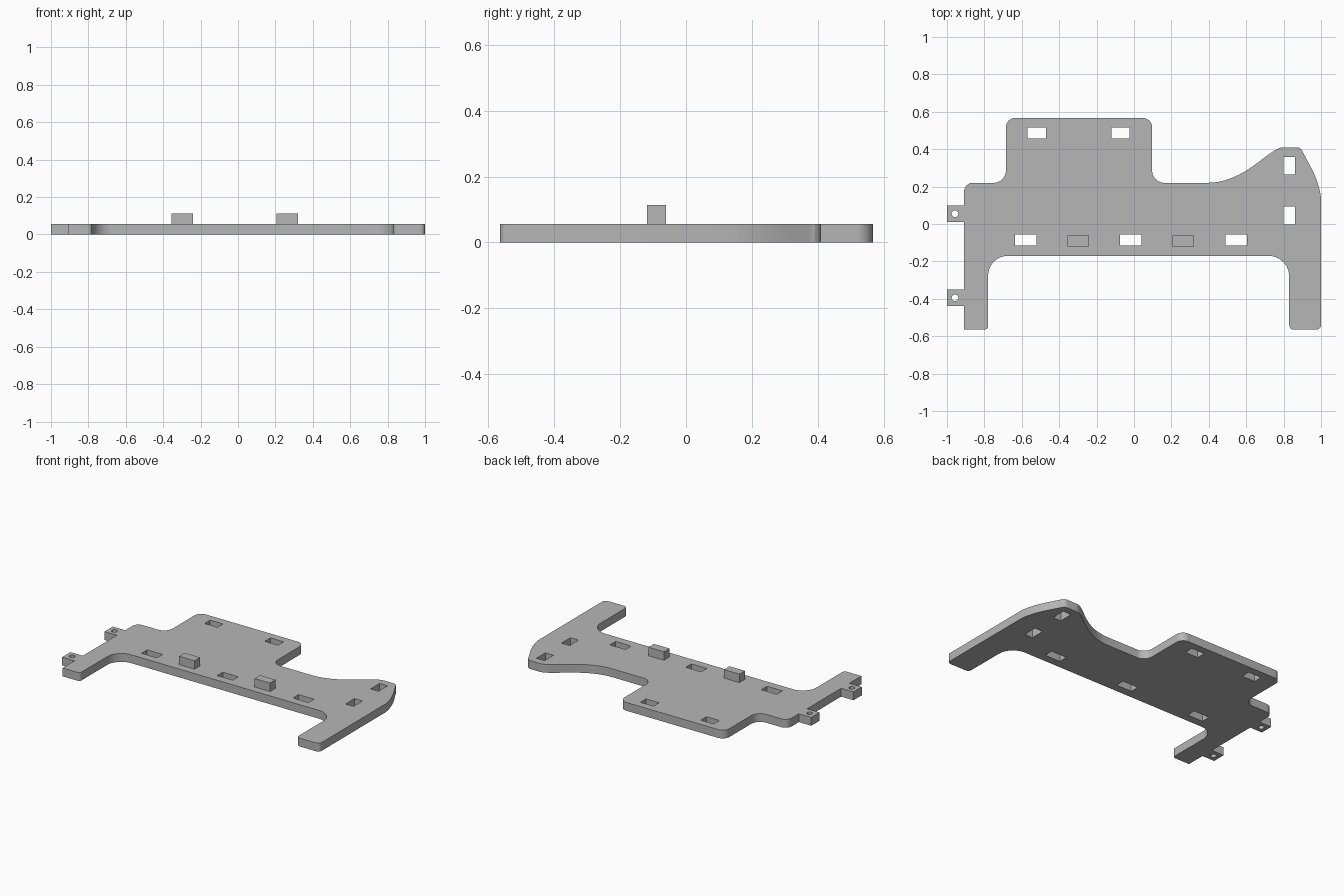
import bpy
import bmesh
from math import cos, sin, tau
from mathutils import Vector
from mathutils.geometry import interpolate_bezier

THICK = 0.056
PEG_TOP = 0.113

cube = bpy.data.objects.get("Cube")
if cube:
    bpy.data.objects.remove(cube, do_unlink=True)

grey = bpy.data.materials.new("plain grey")
grey.use_nodes = True
colour = (0.47, 0.47, 0.47, 1)
grey.diffuse_color = colour
grey.node_tree.nodes["Principled BSDF"].inputs["Base Color"].default_value = colour


def rounded(corners, steps=8):
    """Outline from (x, y, radius) corners, each rounded by a tangent arc."""
    out = []
    for i, (x, y, r) in enumerate(corners):
        p = Vector((x, y))
        if r == 0:
            out.append(p)
            continue
        a = (Vector(corners[i - 1][:2]) - p).normalized()
        b = (Vector(corners[(i + 1) % len(corners)][:2]) - p).normalized()
        half = a.angle(b) / 2
        centre = p + (a + b).normalized() * (r / sin(half))
        reach = r * cos(half) / sin(half)
        start, end = p + a * reach - centre, p + b * reach - centre
        for k in range(steps + 1):
            t = k / steps
            out.append(centre + start.lerp(end, t).normalized() * r)
    return out


def curve(a, b, c, d, steps=14):
    pts = interpolate_bezier(*(Vector((*p, 0)) for p in (a, b, c, d)), steps)
    return [(p.x, p.y, 0) for p in pts]


def rectangle(x, y, w, d):
    return [Vector((x + i * w / 2, y + j * d / 2))
            for i, j in ((-1, -1), (1, -1), (1, 1), (-1, 1))]


def circle(x, y, r, n=20):
    return [Vector((x + r * cos(tau * k / n), y + r * sin(tau * k / n))) for k in range(n)]


def slab(name, loops, z0, z1):
    """Fill the first loop, leave the other loops open as holes, and extrude."""
    bm = bmesh.new()
    for loop in loops:
        vs = [bm.verts.new((p.x, p.y, z0)) for p in loop]
        for i, v in enumerate(vs):
            bm.edges.new((vs[i - 1], v))
    bmesh.ops.triangle_fill(bm, edges=bm.edges[:], use_beauty=True, normal=(0, 0, -1))
    top = bmesh.ops.extrude_face_region(bm, geom=bm.faces[:], use_keep_orig=True)["geom"]
    bmesh.ops.translate(bm, vec=(0, 0, z1 - z0),
                        verts=[g for g in top if isinstance(g, bmesh.types.BMVert)])
    bmesh.ops.recalc_face_normals(bm, faces=bm.faces[:])
    mesh = bpy.data.meshes.new(name)
    bm.to_mesh(mesh)
    bm.free()
    mesh.materials.append(grey)
    obj = bpy.data.objects.new(name, mesh)
    bpy.context.collection.objects.link(obj)
    return obj


# Plate outline, counter-clockwise from the front left leg
outline = [(-0.908, -0.565, 0), (-0.78, -0.565, 0.02), (-0.78, -0.17, 0.105),
           (0.83, -0.17, 0.11), (0.83, -0.565, 0.025), (1, -0.565, 0.025)]
# Tapered shoulder at the right rear
outline += curve((1, 0.14), (0.985, 0.25), (0.935, 0.32), (0.9, 0.39))
outline += curve((0.9, 0.39), (0.893, 0.402), (0.885, 0.41), (0.87, 0.41), 5)
outline += curve((0.80, 0.41), (0.72, 0.41), (0.60, 0.22), (0.39, 0.22), 20)
# Raised rear block and left rear corner
outline += [(0.097, 0.22, 0.065), (0.097, 0.567, 0.05), (-0.685, 0.567, 0.05),
            (-0.685, 0.22, 0.065), (-0.908, 0.22, 0.045)]
# Side tabs
tabs = (0.055, -0.394)
for y in tabs:
    outline += [(-0.908, y + 0.044, 0), (-1, y + 0.044, 0),
                (-1, y - 0.044, 0), (-0.908, y - 0.044, 0)]

# Slots through the plate, and the small tab holes
holes = [rectangle(x, 0.486, 0.097, 0.06) for x in (-0.52, -0.072)]
holes += [rectangle(x, -0.085, 0.115, 0.06) for x in (-0.579, -0.017, 0.546)]
holes += [rectangle(0.83, y, 0.06, 0.095) for y in (0.312, 0.046)]
holes += [circle(-0.957, y, 0.018) for y in tabs]

plate = slab("plate", [rounded(outline)] + holes, 0, THICK)
bpy.ops.object.select_all(action="DESELECT")
plate.select_set(True)
bpy.context.view_layer.objects.active = plate
bpy.ops.object.shade_smooth_by_angle()

# Upright pegs
for side, x in (("right", -0.297), ("left", 0.264)):
    slab(side + "_peg", [rectangle(x, -0.09, 0.115, 0.058)], THICK - 0.006, PEG_TOP)
